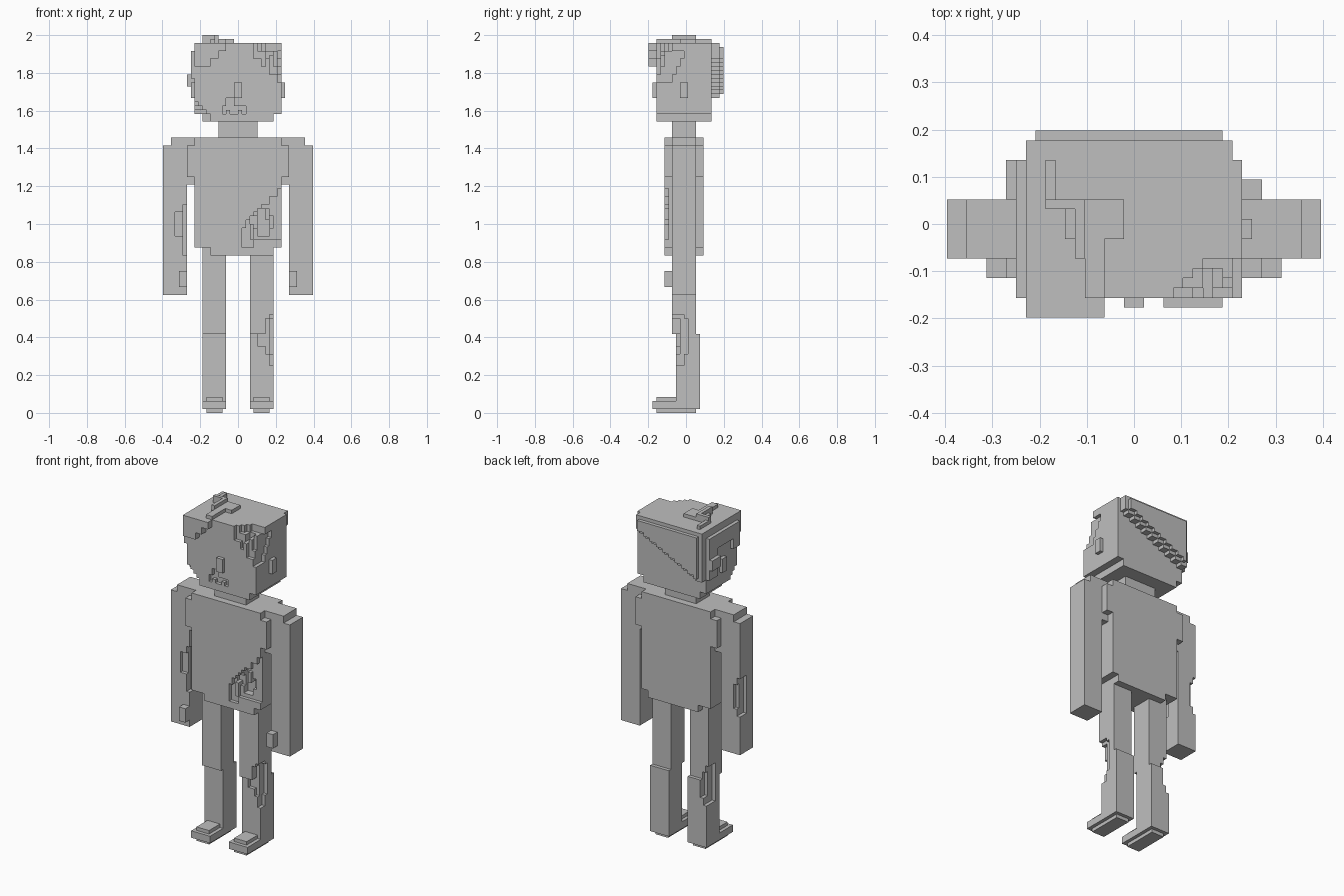
import bpy
import bmesh
import math
from mathutils import Vector

cube = bpy.data.objects.get("Cube")
if cube:
    bpy.data.objects.remove(cube, do_unlink=True)

UNIT = 2 / 96            # edge of one building block
DEPTH_OFFSET = 9.5       # blocks from the frontmost face to the centre

grey = bpy.data.materials.new("grey")
grey.use_nodes = True
colour = (0.52, 0.52, 0.52, 1)
grey.diffuse_color = colour
grey.node_tree.nodes["Principled BSDF"].inputs["Base Color"].default_value = colour


def block(x, y, z):
    """All cells of a box given by its ranges."""
    return {(i, j, k) for i in range(*x) for j in range(*y) for k in range(*z)}


def mirrored(cells):
    return {(-1 - i, j, k) for i, j, k in cells}


def build(name, cells):
    """Skin the outside of a set of cells and merge its flat faces."""
    bm = bmesh.new()
    corners = {}

    def corner(p):
        if p not in corners:
            corners[p] = bm.verts.new(Vector((p[0], p[1] - DEPTH_OFFSET, p[2])) * UNIT)
        return corners[p]

    for cell in sorted(cells):
        for axis in range(3):
            u, v = (axis + 1) % 3, (axis + 2) % 3
            for side in (0, 1):
                near = list(cell)
                near[axis] += 2 * side - 1
                if tuple(near) in cells:
                    continue
                ring = []
                for du, dv in ((0, 0), (1, 0), (1, 1), (0, 1)):
                    p = list(cell)
                    p[axis] += side
                    p[u] += du
                    p[v] += dv
                    ring.append(corner(tuple(p)))
                bm.faces.new(ring if side else ring[::-1])
    bmesh.ops.dissolve_limit(bm, angle_limit=math.radians(1), verts=bm.verts, edges=bm.edges)
    mesh = bpy.data.meshes.new(name)
    bm.to_mesh(mesh)
    bm.free()
    mesh.materials.append(grey)
    obj = bpy.data.objects.new(name, mesh)
    bpy.context.collection.objects.link(obj)


# Legs: the shin is set back from the thigh, each shoe has a sole and a raised toe
leg = block(x=(3, 9), y=(6, 12), z=(20, 42)) | block(x=(3, 9), y=(7, 13), z=(1, 20))
shoe = block(x=(4, 8), y=(2, 12), z=(0, 1)) | block(x=(3, 9), y=(1, 13), z=(1, 3))
shoe |= block(x=(4, 8), y=(2, 7), z=(3, 4))
left_wound = block(x=(8, 9), y=(6, 9), z=(12, 25)) | block(x=(7, 9), y=(6, 8), z=(15, 24))
left_wound |= block(x=(5, 9), y=(6, 8), z=(17, 20)) | block(x=(8, 9), y=(8, 10), z=(15, 24))
right_wound = block(x=(-9, -8), y=(9, 13), z=(13, 24)) | block(x=(-9, -7), y=(11, 13), z=(15, 22))
build("left_leg", leg - left_wound)
build("right_leg", mirrored(leg) - right_wound)
build("left_shoe", shoe)
build("right_shoe", mirrored(shoe))

# Arms with thumbs, the right one torn along its inner front and outer back edges
arm = block(x=(13, 19), y=(6, 12), z=(30, 68)) | block(x=(13, 17), y=(6, 12), z=(68, 70))
thumb = block(x=(13, 15), y=(4, 6), z=(32, 36))
arm_tear = block(x=(-14, -13), y=(6, 8), z=(40, 53)) | block(x=(-16, -13), y=(6, 7), z=(45, 51))
arm_tear |= block(x=(-19, -18), y=(9, 12), z=(41, 52)) | block(x=(-19, -17), y=(11, 12), z=(43, 50))
build("left_arm", arm)
build("right_arm", mirrored(arm) - arm_tear)
build("left_thumb", thumb)
build("right_thumb", mirrored(thumb))

# Torso with short sleeves and an uneven hem
torso = block(x=(-11, 11), y=(4, 14), z=(42, 70)) | block(x=(-7, 9), y=(4, 14), z=(40, 42))
torso |= block(x=(-13, 13), y=(4, 14), z=(60, 68)) | block(x=(-13, 13), y=(6, 12), z=(58, 70))
# Ragged tear rising to the left side
for i in range(1, 11):
    low = 42 if i < 4 else 44
    top = 47 + i - i % 2
    torso -= block(x=(i, i + 1), y=(4, 5), z=(low, top))
torso -= block(x=(5, 8), y=(4, 7), z=(45, 52)) | block(x=(3, 9), y=(4, 6), z=(47, 50))
torso |= block(x=(3, 4), y=(4, 6), z=(44, 48)) | block(x=(7, 8), y=(4, 6), z=(49, 52))
build("torso", torso)

build("neck", block(x=(-5, 5), y=(6, 12), z=(70, 74)))

# Head with a narrower chin and stepped crown
head = block(x=(-11, 11), y=(2, 16), z=(76, 93)) | block(x=(-9, 9), y=(2, 16), z=(74, 76))
head |= block(x=(-11, 11), y=(2, 16), z=(92, 94))
# Torn jaw corner
for step in range(4):
    head -= block(x=(-11, -7 - step), y=(2, 6 - step), z=(74, 76 + step))
# Broken teeth
head -= block(x=(-4, 2), y=(2, 3), z=(76, 78)) | block(x=(-3, -1), y=(2, 3), z=(78, 80))
for i in (-3, 0):
    head |= block(x=(i, i + 1), y=(2, 3), z=(76, 77))
# Cracked front corner of the skull, cut back in uneven steps
for step in range(4):
    head -= block(x=(4 + 2 * step, 11), y=(2, 3), z=(90 - 2 * step, 92 - 2 * step))
    head -= block(x=(10, 11), y=(2, 9 - step), z=(90 - 2 * step, 92 - 2 * step))
    head -= block(x=(4 + step, 11), y=(2 + step, 3 + step), z=(92, 94))
head -= block(x=(7, 11), y=(2, 5), z=(88, 93))
for step in range(3):
    head |= block(x=(7 + step, 8 + step), y=(2 + step, 5), z=(87, 90 + step))
build("head", head)

build("nose", block(x=(-1, 1), y=(1, 2), z=(80, 84)))
ear = block(x=(11, 12), y=(8, 10), z=(80, 84))
build("left_ear", ear)
build("right_ear", mirrored(ear))

# Fringe hanging over the brow, shorter toward the middle
fringe = block(x=(-11, -7), y=(0, 2), z=(88, 94)) | block(x=(-7, -5), y=(0, 2), z=(90, 94))
fringe |= block(x=(-5, -3), y=(0, 2), z=(92, 94))
build("fringe", fringe)

# Hair framing the right side of the head
side_hair = block(x=(-12, -11), y=(2, 16), z=(88, 92)) | block(x=(-12, -11), y=(12, 16), z=(80, 88))
side_hair |= block(x=(-12, -11), y=(2, 5), z=(85, 88)) | block(x=(-13, -12), y=(12, 16), z=(83, 86))
build("side_hair", side_hair)

# Hair on the back, cut off along a stepped diagonal
back_hair = set()
for i in range(-11, 10):
    low = 80 + (i + 10) // 2 + i % 2
    back_hair |= block(x=(i, i + 1), y=(16, 18), z=(low, 94))
    if -11 < i < 9:
        back_hair |= block(x=(i, i + 1), y=(18, 19), z=(low + 1, 93))
build("back_hair", back_hair)

# Tuft on the crown
tuft = block(x=(-9, -8), y=(11, 16), z=(94, 95)) | block(x=(-9, -1), y=(11, 12), z=(94, 95))
tuft |= block(x=(-7, -1), y=(8, 11), z=(94, 95)) | block(x=(-5, -3), y=(2, 8), z=(94, 95))
tuft |= block(x=(-9, -5), y=(11, 12), z=(95, 96)) | block(x=(-6, -5), y=(6, 11), z=(94, 96))
build("crown_tuft", tuft)
